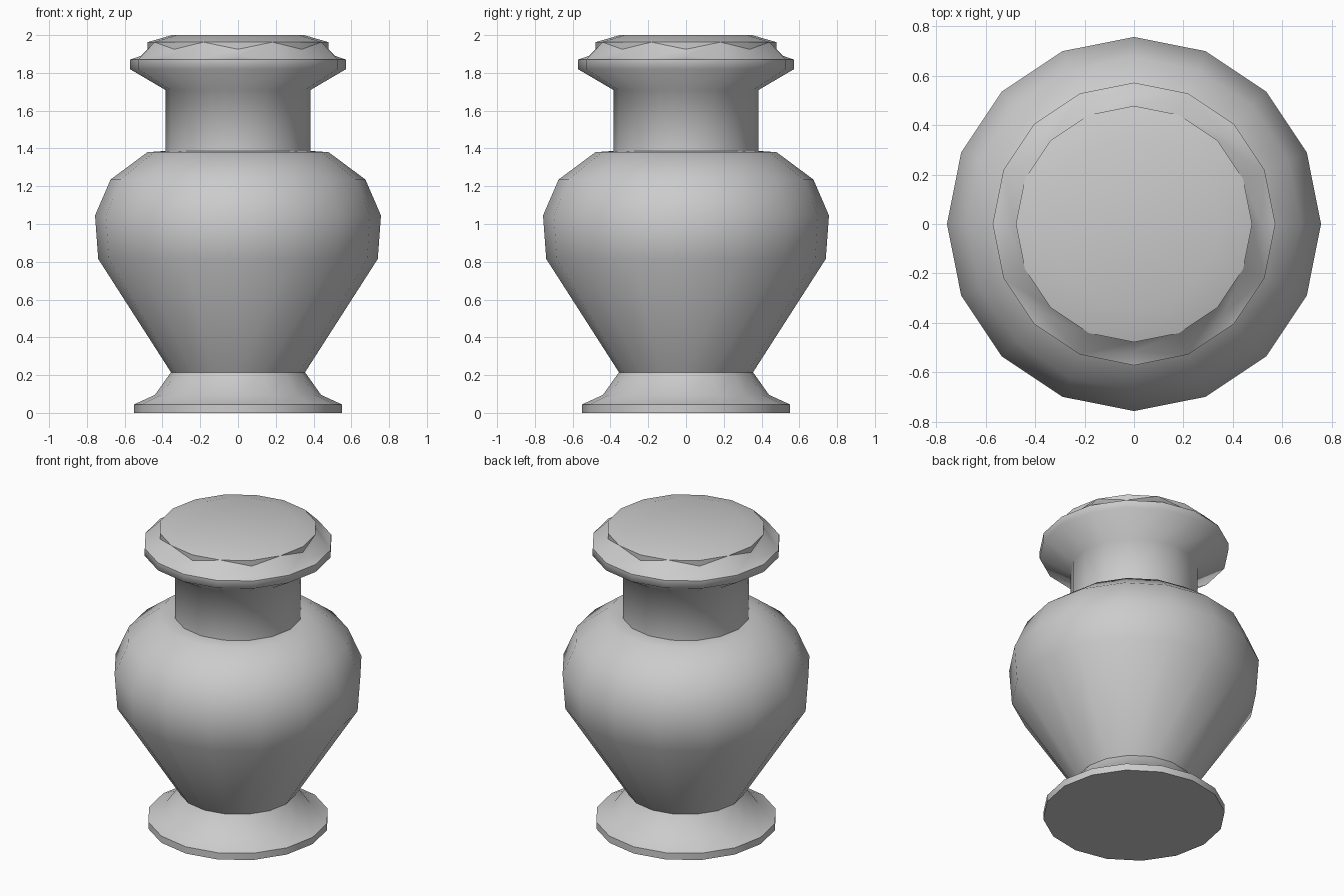
import bpy, bmesh, math

if "Cube" in bpy.data.objects:
    bpy.data.objects.remove(bpy.data.objects["Cube"])

SIDES = 16


def lathe(name, even, odd=None, angle=30):
    """Turn a profile; alternate columns may follow a second profile."""
    odd = odd or even
    bm = bmesh.new()
    rings = []
    for pe, po in zip(even, odd):
        ring = []
        for i in range(SIDES):
            r, z = po if i % 2 else pe
            a = 2 * math.pi * i / SIDES
            ring.append(bm.verts.new((r * math.cos(a), r * math.sin(a), z)))
        rings.append(ring)
    for lo, hi in zip(rings, rings[1:]):
        for i in range(SIDES):
            j = (i + 1) % SIDES
            bm.faces.new((lo[i], lo[j], hi[j], hi[i]))
    bm.faces.new(rings[0][::-1])
    bm.faces.new(rings[-1])
    bmesh.ops.remove_doubles(bm, verts=bm.verts, dist=0.0005)
    bmesh.ops.recalc_face_normals(bm, faces=bm.faces)
    me = bpy.data.meshes.new(name)
    bm.to_mesh(me)
    bm.free()
    ob = bpy.data.objects.new(name, me)
    bpy.context.collection.objects.link(ob)
    bpy.ops.object.select_all(action='DESELECT')
    ob.select_set(True)
    bpy.context.view_layer.objects.active = ob
    bpy.ops.object.shade_smooth_by_angle(angle=math.radians(angle))
    return ob


# Foot, belly, shoulder, neck and flared collar
lathe("urn_body", [
    (0.55, 0), (0.55, 0.045), (0.44, 0.095), (0.355, 0.215),
    (0.74, 0.815), (0.757, 1.045), (0.675, 1.235), (0.48, 1.38),
    (0.385, 1.387), (0.385, 1.71), (0.572, 1.82), (0.572, 1.87),
], angle=62)

# Lid with facets alternating between columns
lathe("urn_lid",
      [(0.572, 1.87), (0.515, 1.89), (0.478, 1.925), (0.478, 1.963), (0.35, 2.0)],
      [(0.572, 1.87), (0.572, 1.87), (0.478, 1.963), (0.478, 1.963), (0.35, 2.0)],
      angle=35)
